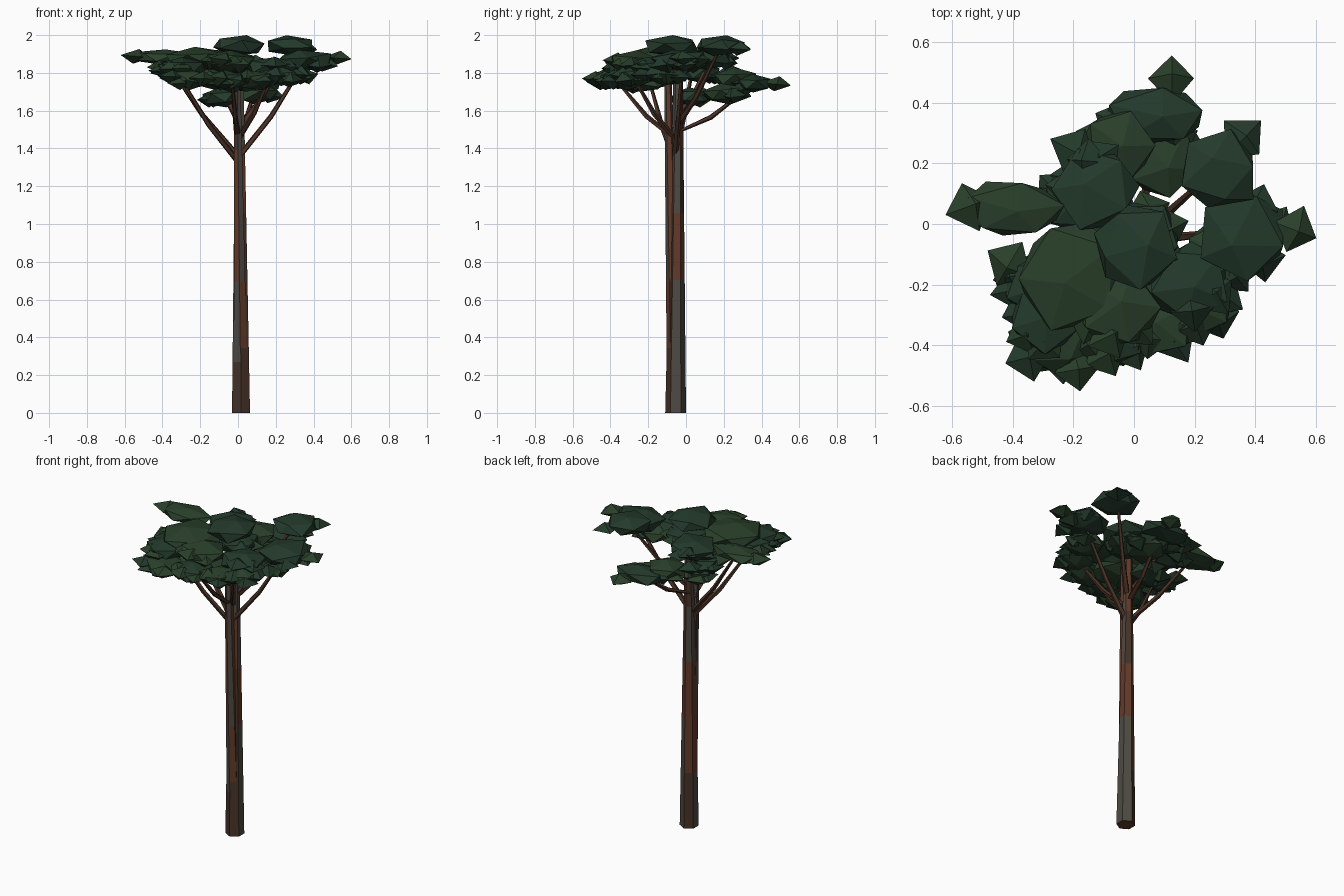
import bpy, bmesh, math, random
from mathutils import Vector, Matrix

if "Cube" in bpy.data.objects:
    bpy.data.objects.remove(bpy.data.objects["Cube"])

random.seed(11)


def mat(name, r, g, b):
    m = bpy.data.materials.new(name)
    m.diffuse_color = (r, g, b, 1)
    m.use_nodes = True
    m.node_tree.nodes["Principled BSDF"].inputs["Base Color"].default_value = m.diffuse_color
    return m


BARK = [mat("bark_red", .12, .042, .022), mat("bark_brown", .06, .032, .02),
        mat("bark_grey", .075, .066, .055)]
TWIG = [mat("twig_brown", .07, .032, .02)]
LEAF = [mat("leaf_dark", .017, .042, .024), mat("leaf_mid", .022, .05, .023)]


def finish(bm, name, mats):
    bmesh.ops.recalc_face_normals(bm, faces=bm.faces)
    me = bpy.data.meshes.new(name)
    bm.to_mesh(me)
    bm.free()
    for m in mats:
        me.materials.append(m)
    ob = bpy.data.objects.new(name, me)
    bpy.context.collection.objects.link(ob)


def tube(name, pts, r0, r1, sides, mats):
    """Tapered faceted tube with random bark patches."""
    bm = bmesh.new()
    rings, last = [], len(pts) - 1
    for i, p in enumerate(pts):
        d = pts[min(i + 1, last)] - pts[max(i - 1, 0)]
        if i == 0:
            d = Vector((0, 0, 1))
        tilt = Vector((0, 0, 1)).rotation_difference(d)
        r = r0 + (r1 - r0) * i / last
        ring = []
        for k in range(sides):
            a = math.tau * k / sides + math.pi / 2
            ring.append(bm.verts.new(p + tilt @ Vector((math.cos(a) * r, math.sin(a) * r, 0))))
        rings.append(ring)
    for a, b in zip(rings, rings[1:]):
        for k in range(sides):
            j = (k + 1) % sides
            f = bm.faces.new((a[k], a[j], b[j], b[k]))
            f.material_index = random.randrange(len(mats))
    bm.faces.new(rings[0][::-1])
    bm.faces.new(rings[-1])
    finish(bm, name, mats)


# Two stems sharing one base and drifting apart near the crown
BASE = Vector((.016, -.055, 0))
for name, top, r0, r1 in (("trunk_main", Vector((.008, -.042, 1.76)), .055, .025),
                          ("trunk_second", Vector((-.004, -.095, 1.74)), .045, .02)):
    tube(name, [BASE.lerp(top, i / 5) for i in range(6)], r0, r1, 6, BARK)

# Branches: start height on the trunk and tip; the elbow follows by rule
BRANCHES = [
    (1.33, -.31, -.2, 1.78), (1.36, -.38, .04, 1.86), (1.35, .35, -.02, 1.85),
    (1.48, .09, .32, 1.71), (1.5, .26, .17, 1.91), (1.45, .17, -.28, 1.78),
    (1.45, -.03, -.36, 1.75), (1.55, -.13, .12, 1.85),
]
for i, (z0, x, y, z) in enumerate(BRANCHES):
    start, tip = Vector((0, -.06, z0)), Vector((x, y, z))
    elbow = start.lerp(tip, .5) - Vector((0, 0, .03))
    tube(f"branch_{i + 1}", [start, elbow, tip], .02, .008, 5, TWIG)


def clump(name, x, y, z, rx, ry, rz):
    """Flattened, jittered leaf blob; small ones are spiky octahedra."""
    bm = bmesh.new()
    if rx < .09:
        bmesh.ops.create_uvsphere(bm, u_segments=4, v_segments=2, radius=1)
    else:
        bmesh.ops.create_icosphere(bm, subdivisions=1, radius=1)
    spin = (Matrix.Rotation(random.uniform(0, math.tau), 4, 'Z')
            @ Matrix.Rotation(random.uniform(-.35, .35), 4, 'X'))
    for v in bm.verts:
        c = spin @ v.co * random.uniform(.92, 1.15)
        v.co = Vector((c.x * rx + x, c.y * ry + y, min(c.z * rz + z, 2)))
    finish(bm, name, [random.choice(LEAF)])


# Two long clumps: far left and back
clump("leaf_clump_left", -.4, .05, 1.885, .18, .1, .042)
clump("leaf_clump_back", .07, .355, 1.745, .18, .1, .05)

# Round clumps: x, y, z, radius (upper tier, then lower tier)
CLUMPS = [
    (0, -.07, 1.945, .15), (.28, .18, 1.945, .145), (-.21, -.17, 1.875, .18),
    (.36, -.03, 1.865, .16), (-.12, .12, 1.87, .145), (-.06, -.28, 1.86, .14),
    (-.29, -.31, 1.83, .125), (.18, -.19, 1.83, .14),
    (-.05, .26, 1.77, .12), (.1, .21, 1.69, .13), (-.08, .02, 1.67, .11),
    (-.26, -.38, 1.77, .12), (-.07, -.36, 1.765, .12), (.1, -.32, 1.76, .115),
    (-.12, -.2, 1.765, .15), (.22, -.26, 1.78, .115), (.02, -.22, 1.75, .12),
    (-.2, .08, 1.8, .11), (.28, -.1, 1.79, .12), (-.33, -.2, 1.82, .1),
    (.03, -.04, 1.85, .13),
]
for i, (x, y, z, r) in enumerate(CLUMPS):
    clump(f"leaf_clump_{i + 1}", x, y, z, r, r, .042 + .1 * r)
    # spiky tufts round the outward rim of every clump but the topmost ones
    ang = math.atan2(y + .05, x)
    for k, turn in enumerate((-.9, 0, .9) if i > 2 else ()):
        a = ang + turn + random.uniform(-.25, .25)
        clump(f"leaf_tuft_{i + 1}_{k + 1}", x + math.cos(a) * r * .65,
              y + math.sin(a) * r * .65, z + random.uniform(-.025, .015),
              .074, .074, .042)

# Tufts that mark the crown's outline
TIPS = [(.125, .48, 1.74), (.53, -.02, 1.88), (.36, .28, 1.93), (-.2, .24, 1.81),
        (-.54, .06, 1.885), (-.41, -.13, 1.83), (-.35, -.44, 1.78), (-.19, -.48, 1.77)]
for i, (x, y, z) in enumerate(TIPS):
    clump(f"leaf_tip_{i + 1}", x, y, z, .078, .078, .038)
